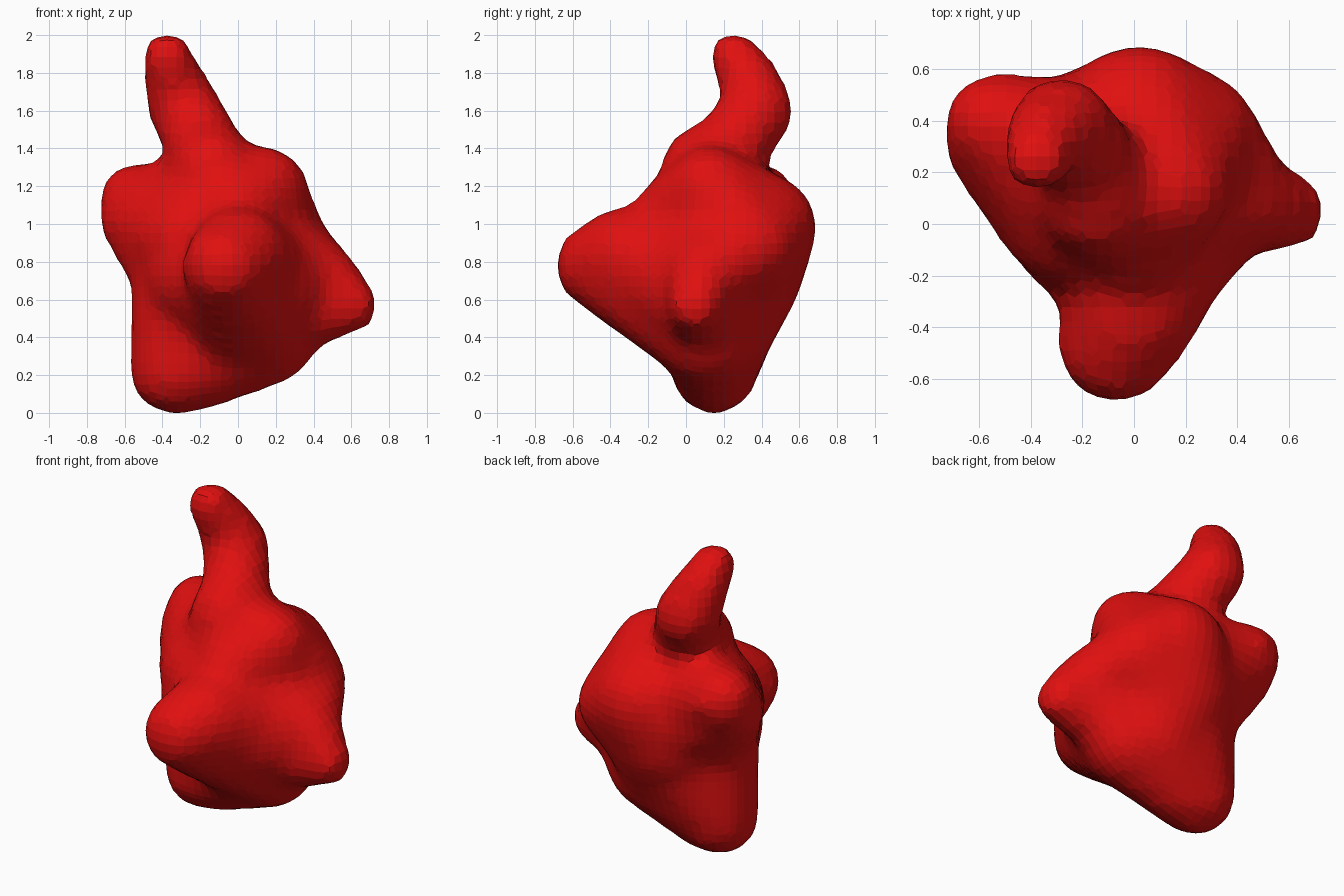
import bpy
import bmesh
from math import sqrt
from mathutils import Vector

cube = bpy.data.objects.get("Cube")
if cube:
    bpy.data.objects.remove(cube, do_unlink=True)

# Single red material
red = bpy.data.materials.new("red")
red.use_nodes = True
colour = (0.75, 0.005, 0.005, 1)
red.diffuse_color = colour
red.node_tree.nodes["Principled BSDF"].inputs["Base Color"].default_value = colour

# Unit ball points shared by every lobe
ball = bmesh.new()
bmesh.ops.create_icosphere(ball, subdivisions=3, radius=1)
unit_points = [v.co.copy() for v in ball.verts]
ball.free()

bm = bmesh.new()
SOFTENING_LOSS = 0.008


def lobe(*balls):
    """Tight skin around a few balls, each given as (x, y, z, radius)."""
    # Radii grow a little to make up for the softening that follows
    verts = [bm.verts.new(Vector(b[:3]) + p * sqrt(b[3] ** 2 + SOFTENING_LOSS))
             for b in balls for p in unit_points]
    hull = bmesh.ops.convex_hull(bm, input=verts)
    inside = {g for g in hull["geom_interior"] + hull["geom_unused"]
              if isinstance(g, bmesh.types.BMVert)}
    bmesh.ops.delete(bm, geom=list(inside), context="VERTS")


def chain(*balls):
    """Tapered limb running through the balls in order."""
    for a, b in zip(balls, balls[1:]):
        lobe(a, b)


core = (-0.05, 0.2, 0.78, 0.42)
belly = (0.0, 0.2, 0.44, 0.25)
back = (0.02, 0.405, 0.98, 0.28)
flank = (0.25, 0.36, 0.88, 0.21)
shoulder = (0.14, 0.13, 1.18, 0.215)
left_mid = (0.44, 0.09, 0.72, 0.17)
left_tip = (0.6, 0.05, 0.57, 0.12)
low_side = (0.16, 0.12, 0.4, 0.24)
thigh = (-0.3, 0.15, 0.75, 0.25)
collar = (-0.14, 0.09, 1.3, 0.205)

# Torso and shoulders
lobe(core, back, belly)
lobe(core, back, flank, shoulder)
lobe(core, shoulder, (-0.12, 0.1, 1.2, 0.2), (0.0, -0.05, 1.04, 0.21))

# Front bulge with a sloping underside
lobe((0.12, 0.0, 0.68, 0.33), (-0.18, 0.02, 0.74, 0.31))
lobe((0.1, 0.0, 0.7, 0.32), (0.0, 0.08, 0.41, 0.23), low_side,
     (-0.01, -0.19, 0.6, 0.22), (0.0, -0.32, 0.83, 0.25),
     (-0.07, -0.47, 0.78, 0.21))

# Left point
lobe((0.12, 0.12, 0.8, 0.32), left_mid)
lobe((0.12, 0.05, 0.65, 0.3), low_side, left_mid)
lobe(left_mid, left_tip, (0.3, 0.08, 0.54, 0.2))
lobe(flank, left_mid)

# Right stub, flowing down into the leg
stub_top = (-0.54, 0.39, 1.13, 0.175)
stub_low = (-0.54, 0.31, 1.02, 0.175)
lobe((-0.15, 0.25, 0.98, 0.3), (-0.22, 0.07, 0.91, 0.31), stub_top, stub_low)
lobe(stub_low, thigh, (-0.06, 0.33, 0.85, 0.29))

# Foot
heel = (-0.35, 0.15, 0.22, 0.21)
toe = (-0.24, 0.15, 0.2, 0.18)
lobe(heel, toe, thigh, belly, (-0.06, 0.26, 0.72, 0.3))
lobe(heel, toe, belly, low_side)

# Bent horn on top
chain(core, collar, (-0.17, 0.23, 1.4, 0.18), (-0.28, 0.38, 1.6, 0.175),
      (-0.345, 0.33, 1.77, 0.135), (-0.375, 0.25, 1.89, 0.1))

bmesh.ops.recalc_face_normals(bm, faces=bm.faces)
source = bpy.data.meshes.new("blob_source")
bm.to_mesh(source)
bm.free()
blob = bpy.data.objects.new("blob", source)
bpy.context.collection.objects.link(blob)

# Fuse the lobes into one soft faceted skin
remesh = blob.modifiers.new("fuse", "REMESH")
remesh.mode = "VOXEL"
remesh.voxel_size = 0.058
soften = blob.modifiers.new("soften", "SMOOTH")
soften.factor = 0.5
soften.iterations = 6
bpy.context.view_layer.update()
depsgraph = bpy.context.evaluated_depsgraph_get()
skin = bpy.data.meshes.new_from_object(blob.evaluated_get(depsgraph))
blob.modifiers.clear()
blob.data = skin
bpy.data.meshes.remove(source)
skin.name = "blob"

# Flat red faces
skin.materials.clear()
skin.materials.append(red)
for face in skin.polygons:
    face.use_smooth = False
    face.material_index = 0
skin.update()
